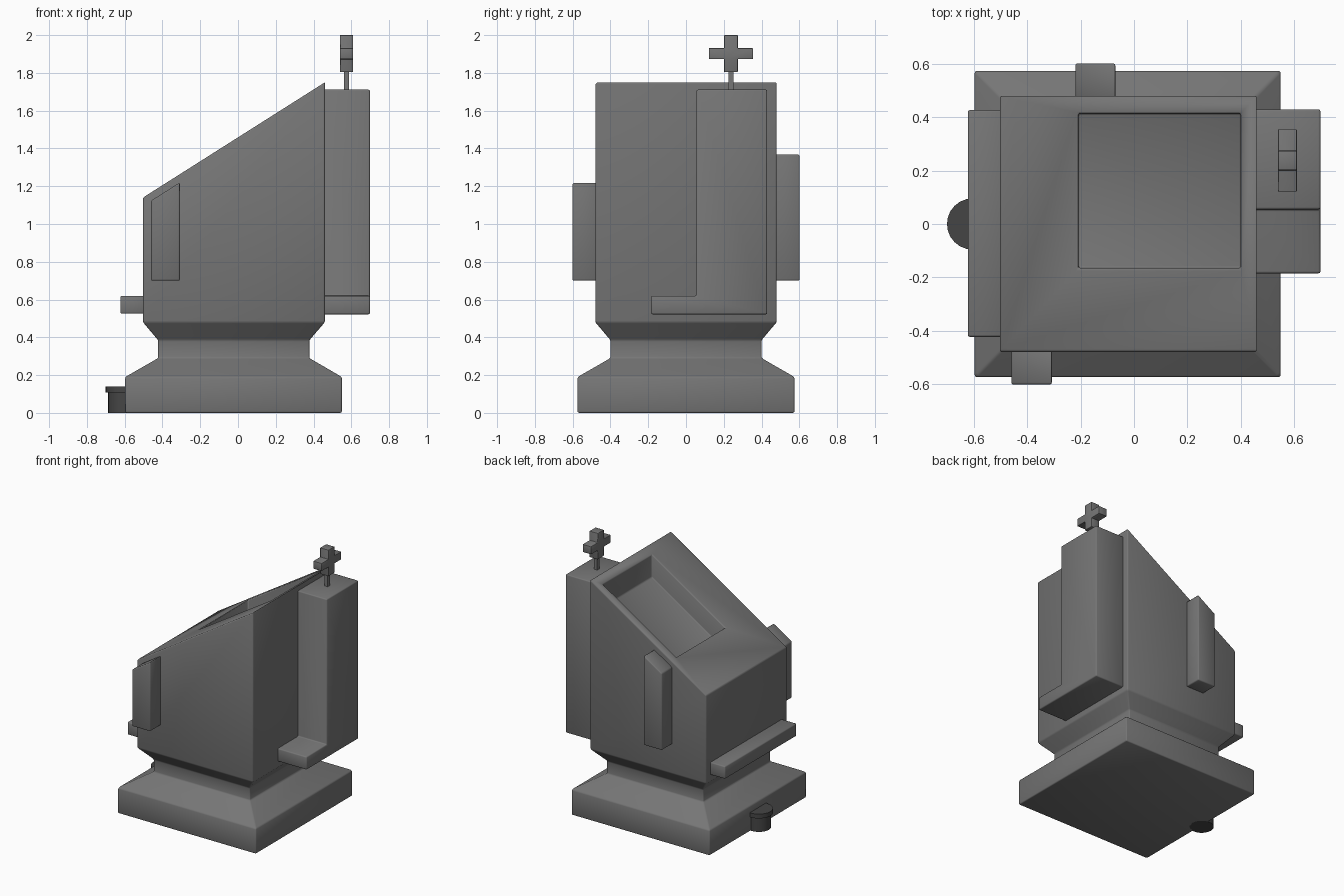
import bpy, bmesh, math

if "Cube" in bpy.data.objects:
    bpy.data.objects.remove(bpy.data.objects["Cube"])


def grey(name, v):
    m = bpy.data.materials.new(name)
    m.diffuse_color = (v, v, v, 1)
    m.use_nodes = True
    m.node_tree.nodes["Principled BSDF"].inputs["Base Color"].default_value = m.diffuse_color
    return m


stone, dark = grey("stone_grey", .18), grey("dark_grey", .06)


def make(name, bm, bevel=0.008, mat=stone):
    bmesh.ops.recalc_face_normals(bm, faces=bm.faces[:])
    me = bpy.data.meshes.new(name)
    bm.to_mesh(me)
    bm.free()
    me.materials.append(mat)
    ob = bpy.data.objects.new(name, me)
    bpy.context.collection.objects.link(ob)
    if bevel:
        add_bevel(ob, bevel)
    return ob


def add_bevel(ob, width):
    """Rounded edges, shaded smooth across the bevel."""
    for p in ob.data.polygons:
        p.use_smooth = True
    m = ob.modifiers.new("soft_edges", "BEVEL")
    m.width, m.segments, m.limit_method = width, 2, "ANGLE"
    m.angle_limit = math.radians(25)


def prism(name, profile, axis, a, b, bevel=0.008):
    """Extrude an (x,z) profile along y, or a (y,z) profile along x."""
    bm = bmesh.new()
    ends = [[bm.verts.new((u, t, z) if axis == "y" else (t, u, z)) for u, z in profile]
            for t in (a, b)]
    bm.faces.new(ends[0])
    bm.faces.new(ends[1])
    bridge(bm, *ends)
    return make(name, bm, bevel)


def bridge(bm, lo, hi):
    n = len(lo)
    for i in range(n):
        j = (i + 1) % n
        bm.faces.new((lo[i], lo[j], hi[j], hi[i]))


def rect(u0, u1, z0, z1):
    return [(u0, z0), (u1, z0), (u1, z1), (u0, z1)]


def roof(x, drop=0.0):
    return 1.14 + (x + 0.5) * (0.61 / 0.96) - drop


# Body: stacked rectangles (x0, x1, half y, z left, z right), slanted roof last
sections = [(-.597, .55, .574, 0, 0), (-.597, .55, .574, .19, .19),
            (-.423, .378, .40, .29, .29), (-.423, .378, .40, .385, .385),
            (-.503, .46, .48, .48, .48), (-.503, .46, .48, 1.14, 1.75)]
bm = bmesh.new()
loops = [[bm.verts.new(p) for p in ((x0, -y, za), (x1, -y, zb), (x1, y, zb), (x0, y, za))]
         for x0, x1, y, za, zb in sections]
bm.faces.new(loops[0])
bm.faces.new(loops[-1])
for lo, hi in zip(loops, loops[1:]):
    bridge(bm, lo, hi)
body = make("body", bm, 0)

# Recess in the slanted roof, floor parallel to the roof
rx0, rx1, depth = -.208, .40, .17
cutter = prism("roof_recess_cutter",
               [(rx0, roof(rx0, depth)), (rx1, roof(rx1, depth)), (rx1, 2), (rx0, 2)],
               "y", -.165, .415, 0)
for p in cutter.data.polygons:
    p.use_smooth = True
cutter.hide_render = True
cutter.hide_viewport = True
cutter.display_type = "WIRE"
cut = body.modifiers.new("recess", "BOOLEAN")
cut.operation, cut.object, cut.solver = "DIFFERENCE", cutter, "EXACT"
add_bevel(body, 0.008)

# Side panels with tops following the roof
for name, x0, x1, y0, y1 in (("front_panel", -.46, -.308, -.602, -.47),
                             ("back_panel", -.22, -.07, .47, .602)):
    prism(name, [(x0, .70), (x1, .70), (x1, roof(x1, .042)), (x0, roof(x0, .042))], "y", y0, y1)

# Tall shaft with its foot (L shape), and the opposite ledge
prism("shaft", [(-.185, .522), (.43, .522), (.43, 1.711), (.055, 1.711), (.055, .62), (-.185, .62)],
      "x", .445, .699)
prism("ledge", rect(-.423, .427, .525, .62), "x", -.623, -.49)

# Cross finial on a thin post
prism("finial_post", rect(.224, .252, 1.70, 1.82), "x", .561, .588, 0)
c, w, arm, zc, h, t = .238, .036, .117, 1.902, .098, .029
prism("finial_cross",
      [(c - w, zc - h), (c + w, zc - h), (c + w, zc - t), (c + arm, zc - t),
       (c + arm, zc + t), (c + w, zc + t), (c + w, zc + h), (c - w, zc + h),
       (c - w, zc + t), (c - arm, zc + t), (c - arm, zc - t), (c - w, zc - t)],
      "x", .54, .61, .003)

# Small round bollard with a rim, half sunk into the base
bm = bmesh.new()
rings = [[bm.verts.new((-.605 + r * math.cos(k * math.tau / 24), r * math.sin(k * math.tau / 24), z))
          for k in range(24)]
         for r, z in ((.083, 0), (.083, .107), (.096, .107), (.096, .14))]
bm.faces.new(rings[0])
bm.faces.new(rings[-1])
for lo, hi in zip(rings, rings[1:]):
    bridge(bm, lo, hi)
bollard = make("bollard", bm, 0, dark)
bpy.context.view_layer.objects.active = bollard
bollard.select_set(True)
bpy.ops.object.shade_smooth_by_angle(angle=math.radians(30))
